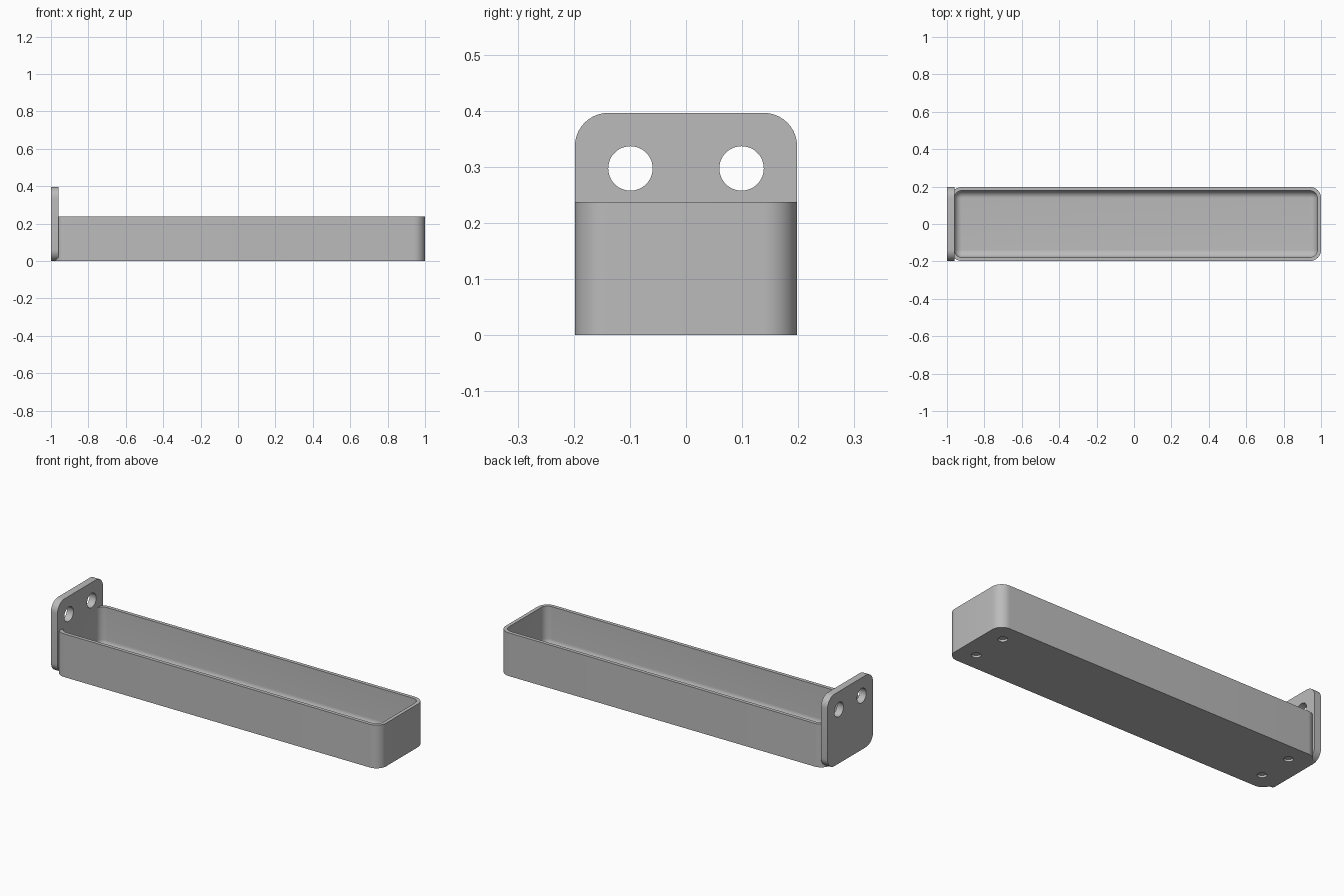
import bpy, bmesh, math
from mathutils import Matrix, Vector

if "Cube" in bpy.data.objects:
    bpy.data.objects.remove(bpy.data.objects["Cube"])

U = 2 / 101            # design unit: the bracket is 101 units long
STEPS = 10             # segments per rounded corner

grey = bpy.data.materials.new("plain grey")
grey.use_nodes = True
colour = (0.5, 0.5, 0.5, 1)
grey.diffuse_color = colour
grey.node_tree.nodes["Principled BSDF"].inputs["Base Color"].default_value = colour


def rounded_rect(half_w, half_h, radius):
    """Outline points of a rounded rectangle, anticlockwise."""
    pts = []
    corners = [(1, 1), (-1, 1), (-1, -1), (1, -1)]
    for i, (sx, sy) in enumerate(corners):
        for k in range(STEPS + 1):
            a = math.pi / 2 * (i + k / STEPS)
            pts.append((sx * (half_w - radius) + radius * math.cos(a),
                        sy * (half_h - radius) + radius * math.sin(a)))
    return pts


def skin(name, rings):
    """Closed solid through a list of point rings, capped at both ends."""
    bm = bmesh.new()
    loops = [[bm.verts.new(p) for p in ring] for ring in rings]
    for a, b in zip(loops, loops[1:]):
        for i in range(len(a)):
            j = (i + 1) % len(a)
            bm.faces.new((a[i], a[j], b[j], b[i]))
    bm.faces.new(loops[0][::-1])
    bm.faces.new(loops[-1])
    bmesh.ops.remove_doubles(bm, verts=bm.verts, dist=1e-5)
    bmesh.ops.recalc_face_normals(bm, faces=bm.faces)
    mesh = bpy.data.meshes.new(name)
    bm.to_mesh(mesh)
    bm.free()
    obj = bpy.data.objects.new(name, mesh)
    bpy.context.collection.objects.link(obj)
    mesh.materials.append(grey)
    return obj


def drill(obj, centres, axis, radius, depth):
    """Cut round holes into obj and remove the cutter afterwards."""
    bm = bmesh.new()
    turn = Vector((0, 0, 1)).rotation_difference(Vector(axis)).to_matrix().to_4x4()
    for c in centres:
        bmesh.ops.create_cone(bm, cap_ends=True, segments=48, radius1=radius,
                              radius2=radius, depth=depth,
                              matrix=Matrix.Translation(c) @ turn)
    mesh = bpy.data.meshes.new("hole_cutter")
    bm.to_mesh(mesh)
    bm.free()
    mesh.materials.append(grey)
    cutter = bpy.data.objects.new("hole_cutter", mesh)
    cutter.hide_render = True
    bpy.context.collection.objects.link(cutter)
    mod = obj.modifiers.new("holes", 'BOOLEAN')
    mod.operation, mod.solver, mod.object = 'DIFFERENCE', 'EXACT', cutter
    bpy.context.view_layer.objects.active = obj
    bpy.ops.object.modifier_apply(modifier=mod.name)
    bpy.data.objects.remove(cutter)


# Tray: outer wall, rim, inner wall and filleted floor
half_l, half_w, height, corner = 49.5, 10, 12, 3
wall, fillet, mid_x = 1, 2, 0.5
levels = [(0, 0), (0, height), (wall, height)]          # (inset, z)
for k in range(STEPS + 1):
    a = math.pi / 2 * k / STEPS
    levels.append((wall + fillet * (1 - math.cos(a)),
                   wall + fillet * (1 - math.sin(a))))
half_l = 50
tray = skin("tray", [
    [((x + mid_x) * U, y * U, z * U)
     for x, y in rounded_rect(half_l - d, half_w - d, max(corner - d, 0))]
    for d, z in levels])

# Shallow round recesses under the floor
drill(tray, [((mid_x + sx * 45) * U, sy * 5 * U, 0) for sx in (-1, 1) for sy in (-1, 1)],
      (0, 0, 1), 1.2 * U, 1.2 * U)

# Upright mounting plate with two screw holes
plate = skin("mounting_plate", [
    [(x * U, y * U, (z + 10) * U) for y, z in rounded_rect(10, 10, corner)]
    for x in (-50.5, -48.5)])
drill(plate, [(-49.5 * U, s * 5 * U, 15 * U) for s in (-1, 1)], (1, 0, 0), 2 * U, 4 * U)

# Smooth shading with crisp edges
bpy.ops.object.select_all(action='DESELECT')
for obj in (tray, plate):
    obj.select_set(True)
bpy.context.view_layer.objects.active = tray
bpy.ops.object.shade_smooth_by_angle(angle=math.radians(30))
